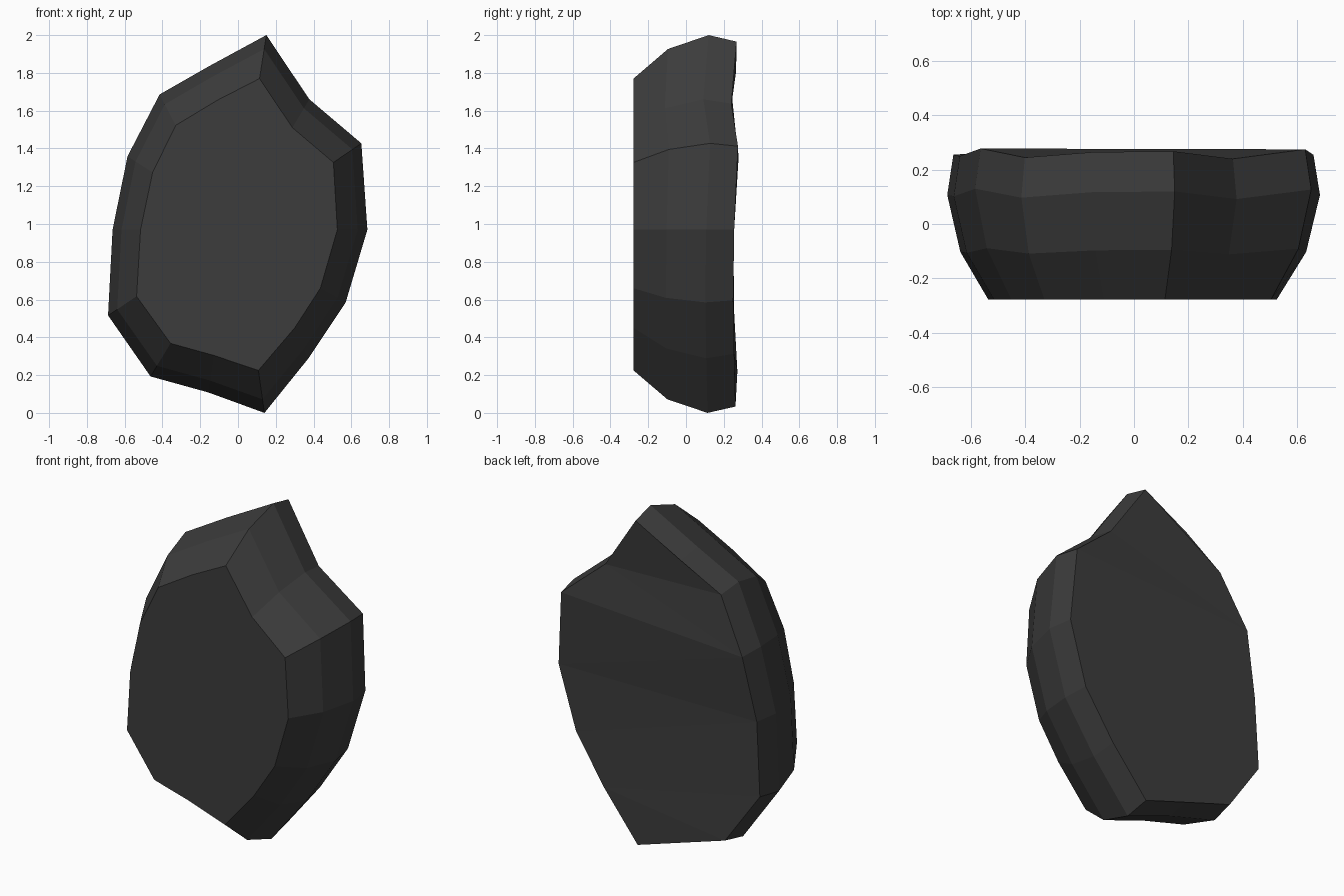
import bpy, bmesh

if "Cube" in bpy.data.objects:
    bpy.data.objects.remove(bpy.data.objects["Cube"])

# Matching outlines (x, z), clockwise from the peak: flat front face and widest girth
front = [(.114, 1.77), (.288, 1.51), (.505, 1.326), (.526, .97), (.436, .66),
         (.30, .45), (.108, .225), (-.13, .305), (-.357, .368), (-.537, .617),
         (-.516, .97), (-.452, 1.273), (-.33, 1.522), (-.11, 1.655)]
girth = [(.15, 2.0), (.378, 1.66), (.653, 1.427), (.685, .97), (.57, .585),
         (.373, .289), (.14, 0), (-.156, .108), (-.463, .193), (-.688, .516),
         (-.664, .97), (-.585, 1.358), (-.415, 1.686), (-.156, 1.834)]
# Uneven depth of the back rim
back_y = [.268, .24, .275, .255, .25, .255, .262, .265, .272, .255, .25, .278, .245, .265]
N = len(front)

# Rings from front to back: (blend towards girth, depth, share of the back unevenness)
rings = [(0, -.278, 0), (.68, -.10, .6), (1, .112, 1), (.85, .26, 1)]

bm = bmesh.new()
loops = []
for t, y, share in rings:
    loops.append([bm.verts.new((f[0] + (g[0] - f[0]) * t,
                                y + (b - .26) * share,
                                f[1] + (g[1] - f[1]) * t))
                  for f, g, b in zip(front, girth, back_y)])

# Flat front and faceted sides
bm.faces.new(loops[0])
for a, b in zip(loops, loops[1:]):
    for i in range(N):
        j = (i + 1) % N
        bm.faces.new((a[i], a[j], b[j], b[i]))

# Back closed by strips running across the stone
for ids in [(0, 1, 12), (0, 12, 13), (1, 11, 12), (1, 2, 11), (2, 3, 11), (3, 10, 11),
            (3, 4, 10), (4, 9, 10), (4, 5, 9), (5, 8, 9), (5, 6, 8), (6, 7, 8)]:
    bm.faces.new([loops[-1][i] for i in ids])
bmesh.ops.recalc_face_normals(bm, faces=bm.faces)

mesh = bpy.data.meshes.new("stone_slab")
bm.to_mesh(mesh)
bm.free()
stone = bpy.data.objects.new("stone_slab", mesh)
bpy.context.collection.objects.link(stone)

mat = bpy.data.materials.new("dark grey stone")
mat.diffuse_color = (.045, .045, .045, 1)
mat.use_nodes = True
mat.node_tree.nodes["Principled BSDF"].inputs["Base Color"].default_value = mat.diffuse_color
mesh.materials.append(mat)
